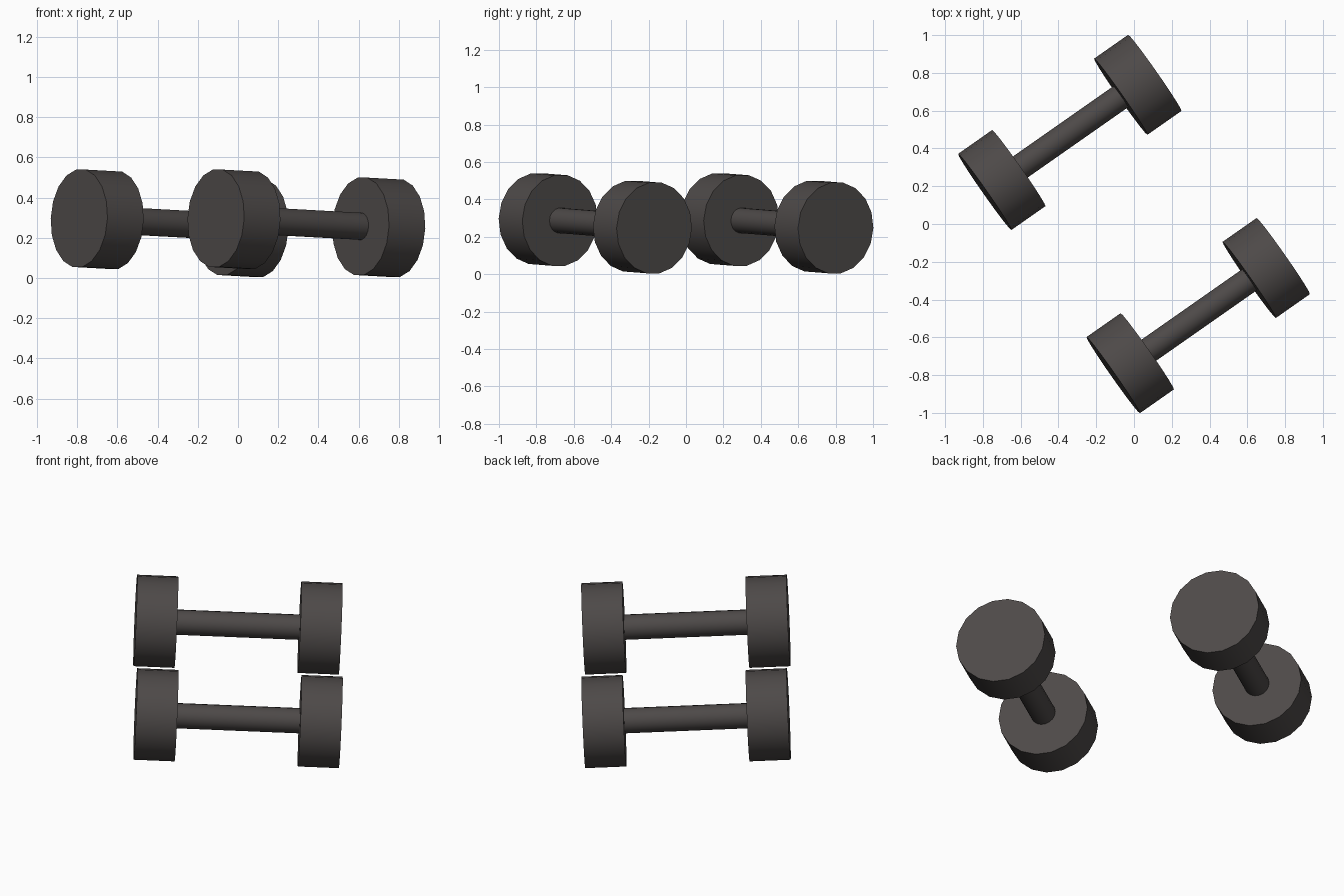
import bpy
from math import radians
from mathutils import Matrix, Vector

cube = bpy.data.objects.get("Cube")
if cube:
    bpy.data.objects.remove(cube, do_unlink=True)

# Single dark iron colour
iron = bpy.data.materials.new("dark_iron")
iron.use_nodes = True
colour = (0.075, 0.067, 0.065, 1)
iron.diffuse_color = colour
iron.node_tree.nodes["Principled BSDF"].inputs["Base Color"].default_value = colour

SIDES = 18
HEAD_RADIUS, HEAD_WIDTH = 0.246, 0.22
BAR_RADIUS, HEAD_SPACING = 0.068, 0.88
HEADING, TILT = radians(35), radians(2.6)


def cylinder(name, radius, length, offset, frame):
    """Cylinder lying along the local x axis of a dumbbell frame."""
    bpy.ops.mesh.primitive_cylinder_add(vertices=SIDES, radius=radius, depth=length)
    part = bpy.context.object
    part.name = name
    lie_down = Matrix.Rotation(radians(90), 4, "Y")
    part.matrix_world = frame @ Matrix.Translation((offset, 0, 0)) @ lie_down
    part.data.materials.append(iron)
    bpy.ops.object.shade_smooth_by_angle(angle=radians(35))
    return part


def dumbbell(label, centre):
    """Two round heads joined by a bar, resting at a slight slope."""
    frame = (Matrix.Translation(Vector(centre))
             @ Matrix.Rotation(HEADING, 4, "Z")
             @ Matrix.Rotation(TILT, 4, "Y"))
    cylinder(label + "_bar", BAR_RADIUS, HEAD_SPACING - HEAD_WIDTH + 0.02, 0, frame)
    for end, side in (("right", -1), ("left", 1)):
        cylinder(f"{label}_{end}_head", HEAD_RADIUS, HEAD_WIDTH,
                 side * HEAD_SPACING / 2, frame)


dumbbell("back_dumbbell", (-0.34, 0.485, 0.272))
dumbbell("front_dumbbell", (0.34, -0.485, 0.272))
